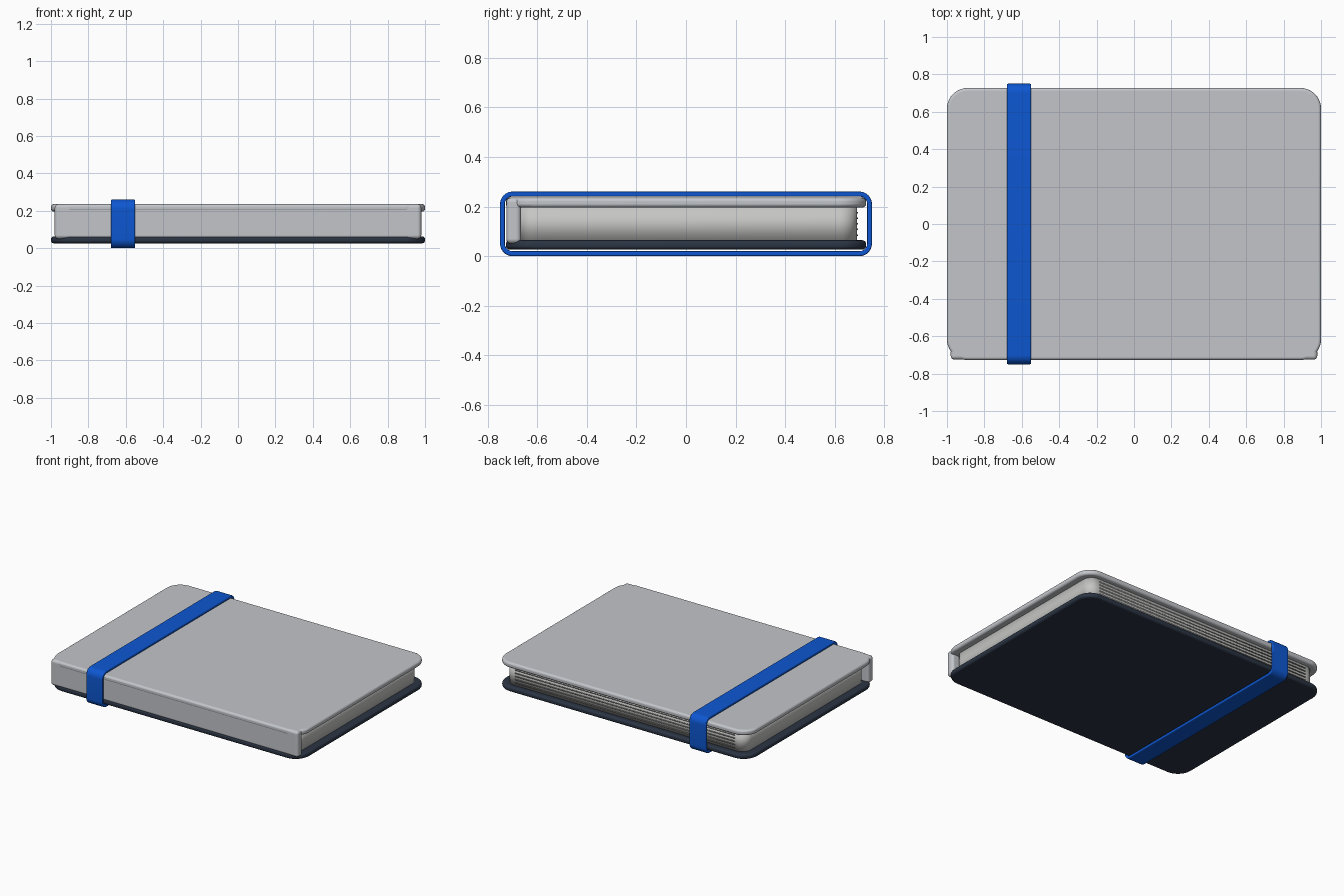
import bpy, bmesh, math

if "Cube" in bpy.data.objects:
    bpy.data.objects.remove(bpy.data.objects["Cube"])


def material(name, rgb):
    m = bpy.data.materials.new(name)
    m.diffuse_color = (*rgb, 1)
    m.use_nodes = True
    m.node_tree.nodes["Principled BSDF"].inputs["Base Color"].default_value = m.diffuse_color
    return m


cover_grey = material("cover_grey", (0.54, 0.56, 0.59))
page_grey = material("page_grey", (0.56, 0.56, 0.55))
line_grey = material("line_grey", (0.25, 0.25, 0.25))
navy = material("navy", (0.024, 0.035, 0.058))
blue = material("strap_blue", (0.004, 0.095, 0.64))


def rounded_rect(x0, x1, y0, y1, r, n=10):
    """Counter-clockwise outline of a rounded rectangle."""
    pts = []
    corners = ((x1 - r, y1 - r), (x0 + r, y1 - r), (x0 + r, y0 + r), (x1 - r, y0 + r))
    for k, (cx, cy) in enumerate(corners):
        for i in range(n + 1):
            a = math.pi / 2 * (k + i / n)
            pts.append((cx + r * math.cos(a), cy + r * math.sin(a)))
    return pts


def finish(name, bm, mat, bevel, segments=4):
    bmesh.ops.recalc_face_normals(bm, faces=bm.faces[:])
    me = bpy.data.meshes.new(name)
    bm.to_mesh(me)
    bm.free()
    me.materials.append(mat)
    ob = bpy.data.objects.new(name, me)
    bpy.context.collection.objects.link(ob)
    me.shade_smooth()
    if bevel:
        b = ob.modifiers.new("soft_edges", 'BEVEL')
        b.width, b.segments, b.limit_method = bevel, segments, 'ANGLE'
        b.angle_limit = math.radians(40)
        b.harden_normals = True
    return ob


def plate(name, x, y0, y1, z0, z1, r, mat, bevel):
    """Slab with rounded plan corners."""
    bm = bmesh.new()
    f = bm.faces.new([bm.verts.new((px, py, z0)) for px, py in rounded_rect(-x, x, y0, y1, r)])
    ext = bmesh.ops.extrude_face_region(bm, geom=[f])
    bmesh.ops.translate(bm, vec=(0, 0, z1 - z0),
                        verts=[v for v in ext["geom"] if isinstance(v, bmesh.types.BMVert)])
    return finish(name, bm, mat, bevel)


def box(name, x, y0, y1, z0, z1, mat, bevel):
    bm = bmesh.new()
    bmesh.ops.create_cube(bm, size=1)
    for v in bm.verts:
        v.co = (v.co.x * 2 * x, (y0 + y1) / 2 + v.co.y * (y1 - y0),
                (z0 + z1) / 2 + v.co.z * (z1 - z0))
    return finish(name, bm, mat, bevel)


# Covers, page block and spine
plate("bottom_cover", 1.0, -0.727, 0.727, 0.026, 0.064, 0.11, navy, 0.016)
plate("top_cover", 1.0, -0.727, 0.727, 0.196, 0.236, 0.11, cover_grey, 0.016)
plate("page_block", 0.95, -0.68, 0.69, 0.055, 0.205, 0.07, page_grey, 0)
box("spine", 0.98, -0.725, -0.665, 0.05, 0.236, cover_grey, 0.02)

# Thin lines on the fore edge of the pages
for i in range(5):
    z = 0.085 + i * 0.0225
    box(f"page_line_{i + 1}", 0.87, 0.686, 0.693, z - 0.003, z + 0.003, line_grey, 0)

# Elastic strap: closed band around the book
bm = bmesh.new()
outer = rounded_rect(-0.75, 0.75, 0.0, 0.26, 0.05)
inner = rounded_rect(-0.731, 0.731, 0.02, 0.24, 0.031)
rings = [[bm.verts.new((x, p, q)) for p, q in pts]
         for x, pts in ((-0.68, outer), (-0.55, outer), (-0.55, inner), (-0.68, inner))]
count = len(outer)
for a in range(4):
    ra, rb = rings[a], rings[(a + 1) % 4]
    for i in range(count):
        j = (i + 1) % count
        bm.faces.new((ra[i], ra[j], rb[j], rb[i]))
finish("elastic_strap", bm, blue, 0.006, 3)
